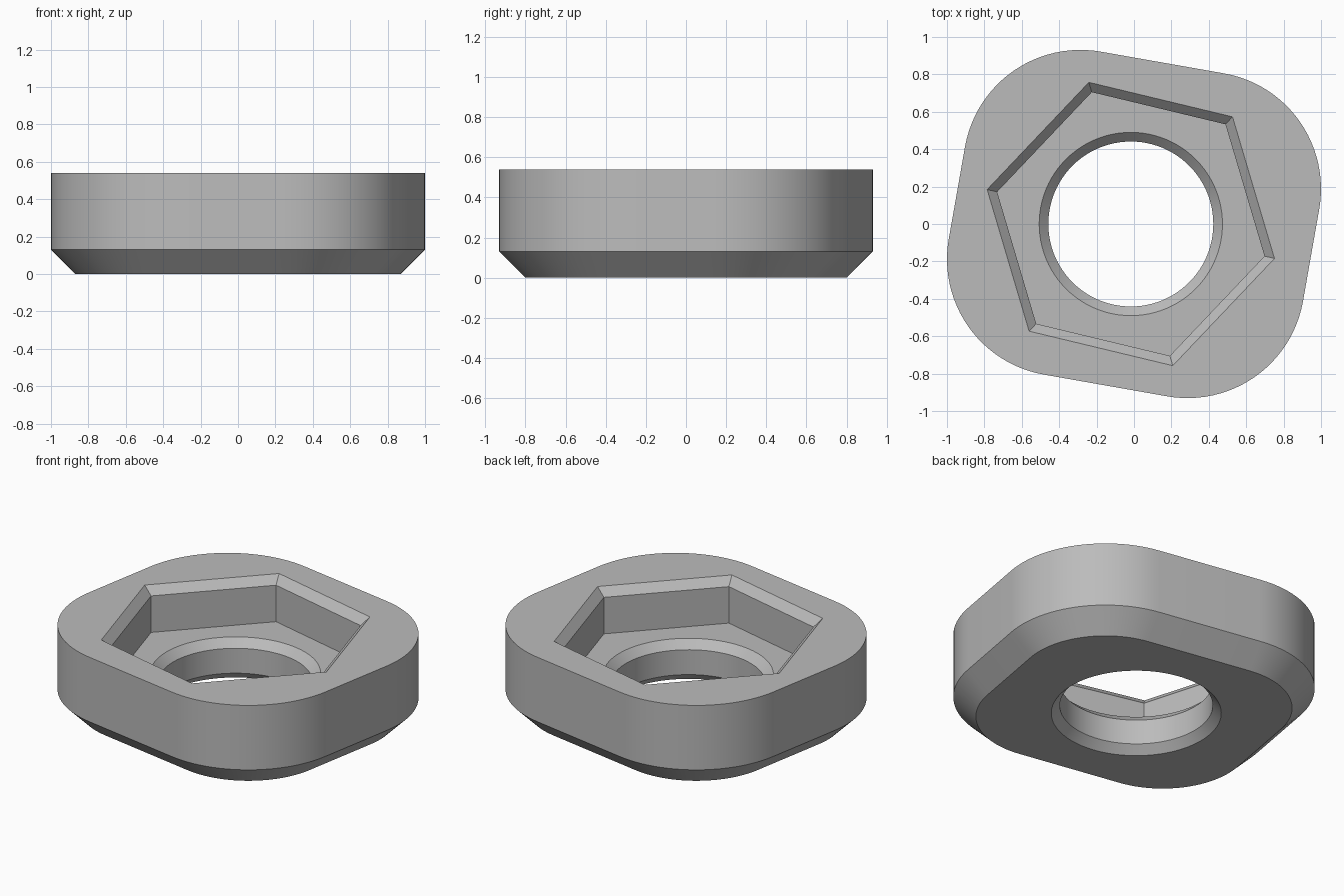
import bpy, bmesh
from math import cos, sin, pi, radians

if "Cube" in bpy.data.objects:
    bpy.data.objects.remove(bpy.data.objects["Cube"], do_unlink=True)

HEIGHT = 0.54        # total height
FLOOR = 0.258        # floor of the hexagonal pocket
BEVEL = 0.13         # bevel under the outer edge
CHAMFER = 0.05       # chamfers of pocket and bore
CENTRE = -0.017      # x of pocket and bore axis


def rounded_rectangle(radius, a=0.335, b=0.25, turn=radians(-10), steps=24):
    """Turned rectangle with large corner arcs."""
    points = []
    for i, (sx, sy) in enumerate([(1, 1), (-1, 1), (-1, -1), (1, -1)]):
        for k in range(steps + 1):
            t = (i + k / steps) * pi / 2
            x, y = sx * a + radius * cos(t), sy * b + radius * sin(t)
            points.append((x * cos(turn) - y * sin(turn), x * sin(turn) + y * cos(turn)))
    return points


def polygon(radius, sides, turn=0.0):
    angles = [turn + 2 * pi * i / sides for i in range(sides)]
    return [(CENTRE + radius * cos(t), radius * sin(t)) for t in angles]


bm = bmesh.new()


def loop(points, z):
    verts = [bm.verts.new((x, y, z)) for x, y in points]
    return verts


def wall(*loops):
    """Quads between successive loops of equal length."""
    for low, high in zip(loops, loops[1:]):
        n = len(low)
        for i in range(n):
            j = (i + 1) % n
            bm.faces.new((low[i], low[j], high[j], high[i]))


def ring_cap(outer, inner):
    """Flat face between two different loops."""
    edges = []
    for verts in (outer, inner):
        edges += [bm.edges.get((v, verts[i - 1])) for i, v in enumerate(verts)]
    bmesh.ops.triangle_fill(bm, edges=edges, use_beauty=True)


# Outer side with the bevel underneath
outer_r = 0.6265
base = loop(rounded_rectangle(outer_r - BEVEL), 0)
shoulder = loop(rounded_rectangle(outer_r), BEVEL)
rim = loop(rounded_rectangle(outer_r), HEIGHT)
wall(base, shoulder, rim)

# Hexagonal pocket with chamfered mouth
hex_turn = radians(-13.5)
mouth = loop(polygon(0.79, 6, hex_turn), HEIGHT)
lip = loop(polygon(0.735, 6, hex_turn), HEIGHT - CHAMFER)
pocket = loop(polygon(0.735, 6, hex_turn), FLOOR)
wall(mouth, lip, pocket)

# Round bore chamfered at both ends
bore_profile = [(0.49, FLOOR), (0.441, FLOOR - CHAMFER), (0.441, CHAMFER), (0.49, 0)]
bore = [loop(polygon(r, 96), z) for r, z in bore_profile]
wall(*bore)

# Top face, pocket floor and underside
ring_cap(rim, mouth)
ring_cap(pocket, bore[0])
ring_cap(base, bore[-1])
bmesh.ops.recalc_face_normals(bm, faces=bm.faces[:])

mesh = bpy.data.meshes.new("nut_holder")
bm.to_mesh(mesh)
bm.free()
body = bpy.data.objects.new("nut_holder", mesh)
bpy.context.collection.objects.link(body)

# Plain grey
grey = bpy.data.materials.new("grey")
grey.use_nodes = True
colour = (0.5, 0.5, 0.5, 1)
grey.diffuse_color = colour
grey.node_tree.nodes["Principled BSDF"].inputs["Base Color"].default_value = colour
mesh.materials.append(grey)

bpy.context.view_layer.objects.active = body
body.select_set(True)
bpy.ops.object.shade_smooth_by_angle(angle=radians(30))
